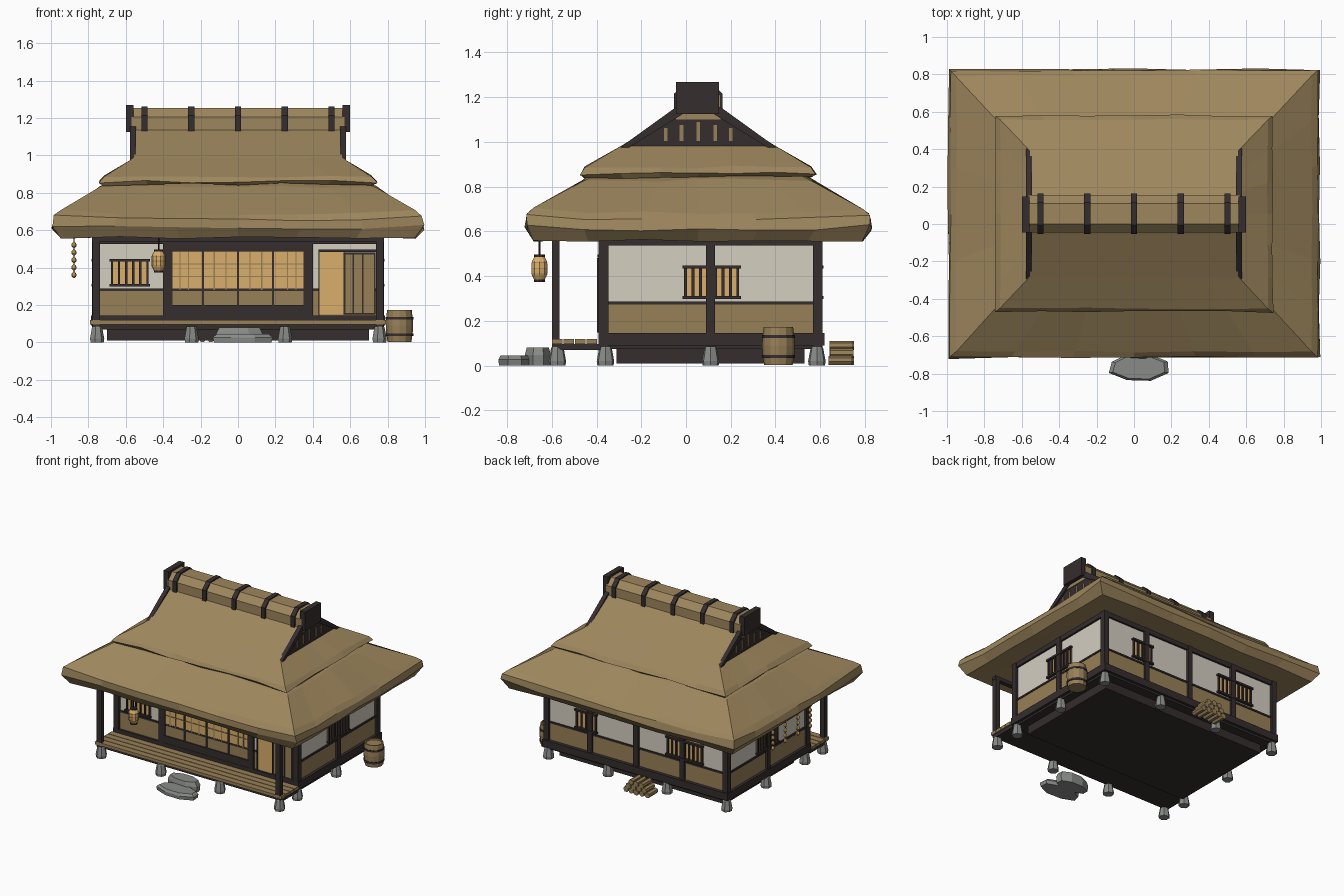
import bpy, bmesh, math, random
from mathutils import Vector, Matrix

if "Cube" in bpy.data.objects:
    bpy.data.objects.remove(bpy.data.objects["Cube"])
random.seed(4)

def mat(name, r, g, b):
    m = bpy.data.materials.new(name)
    m.diffuse_color = (r, g, b, 1)
    m.use_nodes = True
    m.node_tree.nodes["Principled BSDF"].inputs["Base Color"].default_value = m.diffuse_color
    return m

THATCH = mat("thatch", .34, .24, .11)
WOOD = mat("tan_wood", .31, .215, .095)
DARK = mat("dark_timber", .036, .026, .027)
PLASTER = mat("plaster", .66, .62, .53)
PAPER = mat("warm_paper", .70, .42, .145)
STONE = mat("grey_stone", .25, .26, .245)
CY = .055  # roof centre in y

def finish(name, bm, m):
    bmesh.ops.recalc_face_normals(bm, faces=bm.faces)
    me = bpy.data.meshes.new(name)
    bm.to_mesh(me)
    bm.free()
    me.materials.append(m)
    o = bpy.data.objects.new(name, me)
    bpy.context.collection.objects.link(o)
    return o

def boxes(name, items, m):
    """Boxes given as (x0, x1, y0, y1, z0, z1)."""
    bm = bmesh.new()
    for x0, x1, y0, y1, z0, z1 in items:
        mx = Matrix.Translation(((x0+x1)/2, (y0+y1)/2, (z0+z1)/2)) @ \
            Matrix.Diagonal((abs(x1-x0), abs(y1-y0), abs(z1-z0), 1))
        bmesh.ops.create_cube(bm, size=1, matrix=mx)
    return finish(name, bm, m)

def loft(bm, rings):
    vs = [[bm.verts.new(p) for p in r] for r in rings]
    n = len(vs[0])
    for a, b in zip(vs, vs[1:]):
        for i in range(n):
            bm.faces.new((a[i], a[(i+1) % n], b[(i+1) % n], b[i]))
    bm.faces.new(vs[0])
    bm.faces.new(vs[-1])

def prisms(name, profile, spans, m):
    """Extrude a (y, z) profile along x for each span."""
    bm = bmesh.new()
    for a, b in spans:
        loft(bm, [[(x, y, z) for y, z in profile] for x in (a, b)])
    return finish(name, bm, m)

def lathe(name, profile, places, m, n=10):
    """Round parts: (radius, z) profile at each (x, y, z) place."""
    bm = bmesh.new()
    for px, py, pz in places:
        loft(bm, [[(px+r*math.cos(math.tau*i/n), py+r*math.sin(math.tau*i/n), pz+z)
                   for i in range(n)] for r, z in profile])
    return finish(name, bm, m)

# Thatched roof tiers: wobbly rectangular rings (half x, half y, z, wobble, corner lift)
def roof_tier(name, rings, n=6):
    out = []
    for hx, hy, z, wob, lift in rings:
        ring = []
        corners = [(-hx, -hy), (hx, -hy), (hx, hy), (-hx, hy)]
        for k in range(4):
            a, b = Vector(corners[k]), Vector(corners[(k+1) % 4])
            for i in range(n):
                p = a.lerp(b, i/n)
                t = abs(2*i/n-1)**3
                j = [random.uniform(-wob, wob) for _ in range(3)]
                ring.append((p.x+j[0]*.5, p.y+CY+j[1]*.7, z+j[2]-lift*(1-t)))
        out.append(ring)
    bm = bmesh.new()
    loft(bm, out)
    return finish(name, bm, THATCH)

roof_tier("lower_thatch", [(.74, .46, .575, 0, 0), (.945, .735, .56, .006, 0),
    (.992, .772, .625, .009, .015), (.982, .766, .675, .008, .02),
    (.95, .738, .70, .008, .02), (.735, .505, .83, .008, 0), (.6, .4, .88, 0, 0)])
roof_tier("upper_thatch", [(.6, .4, .85, 0, 0), (.72, .505, .838, .008, -.008),
    (.742, .525, .86, .008, 0), (.715, .505, .888, .006, 0), (.56, .34, .985, 0, 0)])
prisms("gable_thatch", [(CY-.34, .985), (CY-.11, 1.13), (CY-.05, 1.17), (CY+.05, 1.17),
    (CY+.11, 1.13), (CY+.34, .985)], [(-.555, .555)], THATCH)

# Ridge roll, straps and end blocks
def ridge(w):
    half = [(.1+w, 1.1), (.1+w, 1.205+w), (.055+w*.5, 1.252+w)]
    return [(CY-y, z) for y, z in half] + [(CY+y, z) for y, z in reversed(half)]
prisms("ridge_thatch", ridge(0), [(-.57, .57)], THATCH)
strap = ridge(.009)
strap[0], strap[-1] = (CY-.109, 1.12), (CY+.109, 1.12)
prisms("ridge_straps", strap, [(x-.017, x+.017) for x in (-.5, -.25, 0, .25, .5)], DARK)
boxes("ridge_end_blocks", [(s*.558, s*.6, CY-.1, CY+.093, 1.125, 1.268) for s in (-1, 1)], DARK)

# Gable ends: dark triangle, barge boards, slats
sides = [(-.565, -.55), (.55, .565)]
prisms("gable_panels", [(CY-.34, .98), (CY-.07, 1.15), (CY+.07, 1.15), (CY+.34, .98)], sides, DARK)
for s, nm in ((-1, "front"), (1, "back")):
    prisms(nm+"_barge_boards", [(CY+s*.35, .975), (CY+s*.31, .975), (CY+s*.06, 1.13),
        (CY+s*.06, 1.165), (CY+s*.1, 1.155)], [(-.577, -.545), (.545, .577)], DARK)
boxes("gable_slats", [(s*.56, s*.571, CY+d-.008, CY+d+.008, 1.005, 1.09-abs(d)*.2)
    for s in (-1, 1) for d in (-.145, -.075, 0, .075, .145)], WOOD)

# Floor, foundation and foot stones
boxes("foundation", [(-.7, .7, -.31, .53, .01, .09), (-.765, .765, -.38, .6, .075, .1),
    (-.78, .78, -.575, -.38, .07, .097)], DARK)
boxes("sill_beams", [(-.785, .785, .57, .62, .09, .145), (-.785, -.74, -.39, .62, .09, .145),
    (.74, .785, -.39, .62, .09, .145), (-.78, .78, -.39, -.35, .09, .145)], DARK)
feet = [(x, y, 0) for y in (-.575, .585) for x in (-.755, -.25, .25, .755)]
feet += [(s*.755, y, 0) for s in (-1, 1) for y in (-.36, .11)]
lathe("foot_stones", [(.037, 0), (.04, .02), (.029, .078), (.024, .086)], feet, STONE, 7)

# Veranda planks, posts and beam
boxes("veranda_planks", [(-.79, .79, -.6+i*.052, -.553+i*.052, .097, .12) for i in range(4)], WOOD)
boxes("veranda_posts", [(s*.738, s*.778, -.6, -.565, .085, .58) for s in (-1, 1)], DARK)
boxes("veranda_beam", [(-.78, .78, -.6, -.565, .54, .58)], DARK)

# Wall frames: each maps (along, outward, up) to the world
WALLS = {"front": lambda u, d: (u, -.37-d), "back": lambda u, d: (u, .59+d),
         "right": lambda u, d: (.76+d, u), "left": lambda u, d: (-.76-d, u)}

def on_wall(name, side, items, m):
    """Boxes given as (u0, u1, depth0, depth1, z0, z1) on one wall."""
    f, out = WALLS[side], []
    for u0, u1, d0, d1, z0, z1 in items:
        (xa, ya), (xb, yb) = f(u0, d0), f(u1, d1)
        out.append((min(xa, xb), max(xa, xb), min(ya, yb), max(ya, yb), z0, z1))
    boxes(side+"_"+name, out, m)

def window(side, label, u0, u1, bars):
    on_wall(label+"_window_paper", side, [(u0, u1, -.002, .005, .305, .44)], PAPER)
    step = (u1-u0-.012)/(bars-1)
    items = [(u0+i*step, u0+i*step+.012, .003, .016, .3, .445) for i in range(bars)]
    items += [(u0-.008, u1+.008, .003, .024, z-.007, z+.007) for z in (.305, .44)]
    on_wall(label+"_window_bars", side, items, DARK)

spans = {"front": (-.76, .76, [-.38, .38]), "back": (-.76, .76, [-.39, 0, .39]),
         "right": (-.37, .59, [.11]), "left": (-.37, .59, [.11])}
for side, (a, b, posts) in spans.items():
    on_wall("plaster", side, [(a, b, -.03, 0, .28, .56)], PLASTER)
    on_wall("wainscot", side, [(a, b, -.03, .004, .12, .278)], WOOD)
    on_wall("rails", side, [(a, b, -.02, .01, .274, .287),
        (a, b, -.03, .015, .525 if side == "front" else .537, .585)], DARK)
    on_wall("posts", side, [(p-.02, p+.02, -.02, .02, .1, .57) for p in posts], DARK)
boxes("corner_posts", [(s*.738, s*.78, y, y+.043, .085, .58) for s in (-1, 1)
    for y in (-.39, .568)], DARK)
window("front", "small", -.68, -.478, 6)
window("right", "split", -.008, .238, 8)
window("left", "split", -.008, .238, 8)
window("back", "narrow", .34, .51, 5)
window("back", "wide", -.56, -.26, 9)

# Sliding paper screens
on_wall("screen_paper", "front", [(-.36, .36, 0, .007, .28, .49)], PAPER)
on_wall("screen_base", "front", [(-.36, .36, 0, .009, .195, .282)], WOOD)
on_wall("screen_lattice", "front",
    [(x-.003, x+.003, .004, .011, .28, .49) for x in (-.31, -.265, -.127, -.064, .064, .127, .265, .31)]
    + [(-.36, .36, .004, .011, z-.003, z+.003) for z in (.352, .42)], WOOD)
on_wall("screen_frame", "front", [(-.38, .38, 0, .018, .1, .2), (-.38, .38, 0, .018, .487, .57)]
    + [(x-.006, x+.006, 0, .015, .195, .49) for x in (-.355, -.187, 0, .187, .355)], DARK)

# Doorway with a plank door slid aside
on_wall("doorway_paper", "front", [(.437, .57, 0, .012, .148, .49)], PAPER)
on_wall("plank_door", "front", [(.565, .735, 0, .022, .148, .48)], WOOD)
on_wall("door_frame", "front", [(.43, .74, 0, .026, .484, .496), (.43, .437, 0, .02, .14, .49),
    (.565, .735, 0, .027, .148, .158), (.565, .735, 0, .027, .47, .48)]
    + [(x-.004, x+.004, 0, .027, .148, .48) for x in (.57, .615, .668, .731)], DARK)

# Hanging lantern
LX, LY = -.425, -.655
lathe("lantern_body", [(.024, .383), (.036, .405), (.038, .435), (.036, .465), (.024, .487)],
    [(LX, LY, 0)], PAPER)
lathe("lantern_ribs", [(.0385, -.002), (.0385, .002)], [(LX, LY, z) for z in (.41, .435, .46)], WOOD)
lathe("lantern_caps", [(.025, 0), (.025, .012)], [(LX, LY, .373), (LX, LY, .484)], DARK)
lathe("lantern_cord", [(.004, .49), (.004, .58)], [(LX, LY, 0)], DARK, 5)

# Strings of drying fruit under the left eave
ys = (-.25, -.1, .05, .2)
lathe("fruit_cords", [(.003, .35), (.003, .58)], [(-.877, y, 0) for y in ys], DARK, 5)
lathe("dried_fruit", [(.005, -.017), (.014, -.006), (.012, .006), (.004, .016)],
    [(-.877, y, .362+i*.04) for y in ys for i in range(5)], PAPER, 6)

# Barrel
B = [(.863, .413, 0)]
lathe("barrel", [(.064, .003), (.071, .05), (.073, .09), (.071, .13), (.066, .172), (.058, .172),
    (.058, .16)], B, WOOD, 12)
lathe("barrel_hoops", [(.074, -.007), (.074, .007)], [(.863, .413, z) for z in (.04, .13)], DARK, 12)

# Firewood stack
bm = bmesh.new()
for row in range(3):
    for i in range(5-row):
        p = (-.1+(i-(4-row)/2)*.045, .695+random.uniform(-.005, .005), .022+row*.033)
        bmesh.ops.create_cone(bm, cap_ends=True, segments=7, radius1=.021, radius2=.021, depth=.105,
            matrix=Matrix.Translation(p) @ Matrix.Rotation(math.pi/2, 4, 'X'))
finish("firewood", bm, WOOD)

# Stepping stones
def step_stone(name, x, y, rx, ry, h, n=8):
    rr = [random.uniform(.92, 1.06) for _ in range(n)]
    bm = bmesh.new()
    loft(bm, [[(x+rx*k*r*math.cos(math.tau*(i+.5)/n), y+ry*k*r*math.sin(math.tau*(i+.5)/n), z)
               for i, r in enumerate(rr)] for k, z in ((1, 0), (1.04, h*.6), (.9, h))])
    finish(name, bm, STONE)
step_stone("low_step", .025, -.765, .16, .075, .045)
step_stone("high_step", .005, -.66, .13, .06, .08)
